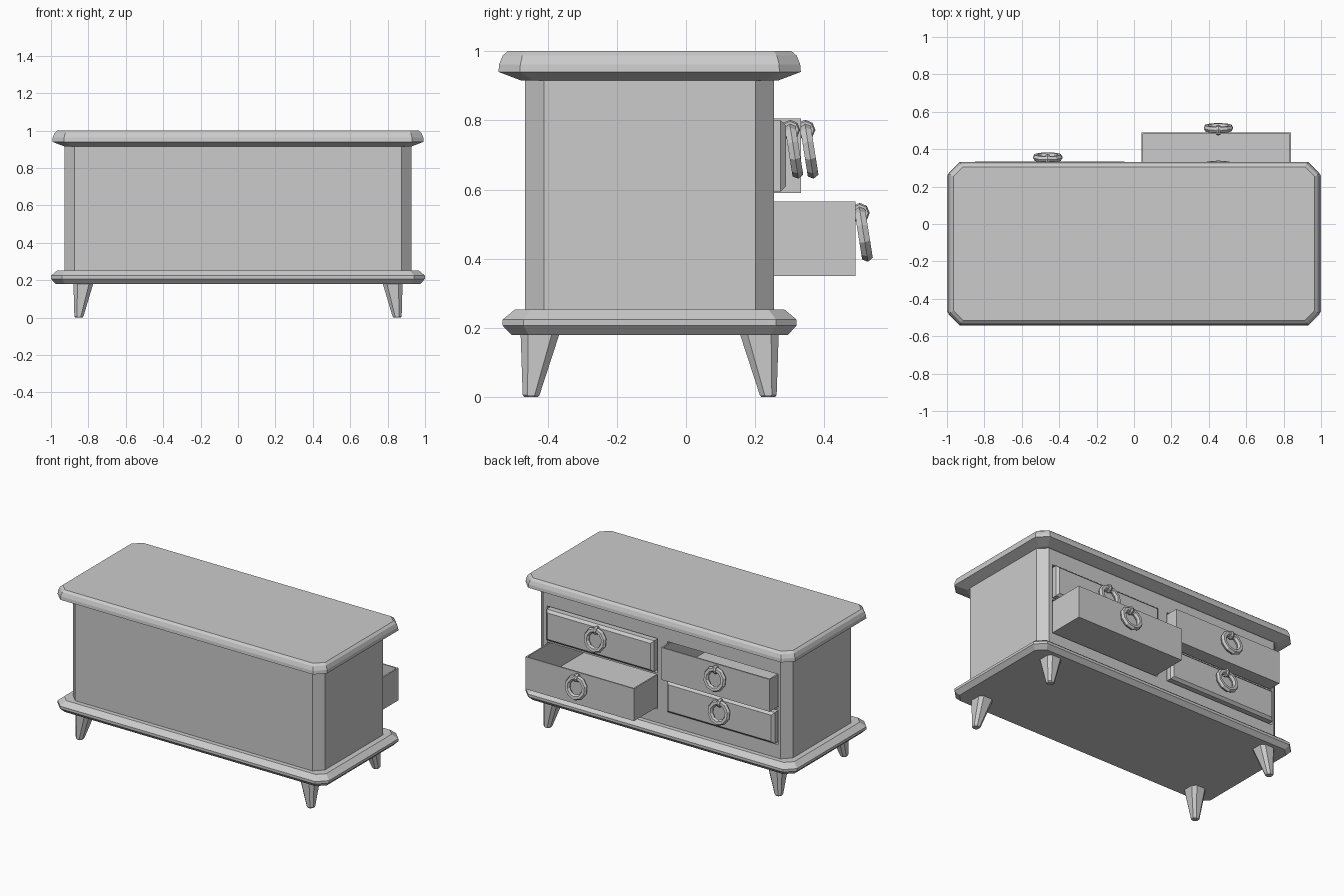
import bpy
import bmesh
from math import radians
from mathutils import Matrix, Vector

cube = bpy.data.objects.get("Cube")
if cube:
    bpy.data.objects.remove(cube, do_unlink=True)

GREY = (0.6, 0.6, 0.6, 1)
grey = bpy.data.materials.new("plain grey")
grey.use_nodes = True
grey.diffuse_color = GREY
grey.node_tree.nodes["Principled BSDF"].inputs["Base Color"].default_value = GREY

MID_Y = -0.105   # centre line of the cabinet


def finish(name, bm):
    bmesh.ops.recalc_face_normals(bm, faces=bm.faces)
    mesh = bpy.data.meshes.new(name)
    bm.to_mesh(mesh)
    bm.free()
    mesh.materials.append(grey)
    ob = bpy.data.objects.new(name, mesh)
    bpy.context.collection.objects.link(ob)
    return ob


def loft(name, levels):
    """Stack rectangles with cut corners: (z, centre x, centre y, half x, half y, cut)."""
    bm = bmesh.new()
    rings = []
    for z, cx, cy, hx, hy, c in levels:
        outline = [(hx, hy - c), (hx - c, hy), (c - hx, hy), (-hx, hy - c),
                   (-hx, c - hy), (c - hx, -hy), (hx - c, -hy), (hx, c - hy)]
        rings.append([bm.verts.new((cx + x, cy + y, z)) for x, y in outline])
    for low, high in zip(rings, rings[1:]):
        for i in range(8):
            j = (i + 1) % 8
            bm.faces.new((low[i], low[j], high[j], high[i]))
    bm.faces.new(rings[0])
    bm.faces.new(rings[-1])
    return finish(name, bm)


def slab(name, hx, hy, cut, profile):
    """Board whose edge follows (z, inset) pairs."""
    return loft(name, [(z, 0, MID_Y, hx - d, hy - d, cut - d * 0.4) for z, d in profile])


def add_box(bm, low, high):
    low, high = Vector(low), Vector(high)
    m = Matrix.Translation((low + high) / 2) @ Matrix.Diagonal((*(high - low), 1))
    return bmesh.ops.create_cube(bm, size=1, matrix=m)["verts"]


def add_torus(bm, major, minor, n, m, matrix):
    """Faceted ring lying in its local xz plane."""
    rings = []
    for i in range(n):
        spin = Matrix.Rotation(radians(360) * i / n, 4, 'Y')
        ring = []
        for k in range(m):
            tube = Matrix.Rotation(radians(360) * k / m, 4, 'X') @ Vector((0, 0, minor))
            ring.append(bm.verts.new(matrix @ spin @ (tube + Vector((0, 0, major)))))
        rings.append(ring)
    for i in range(n):
        a, b = rings[i], rings[(i + 1) % n]
        for k in range(m):
            bm.faces.new((a[k], a[(k + 1) % m], b[(k + 1) % m], b[k]))


# Top and base boards with shaped edges
slab("top_board", 0.993, 0.437, 0.062,
     [(0.915, 0.066), (0.94, 0), (0.962, 0.002), (0.987, 0.012), (1.0, 0.027)])
slab("base_board", 1.0, 0.425, 0.06,
     [(0.18, 0.026), (0.207, 0), (0.224, 0), (0.253, 0.035)])

# Drawers: name, centre x, bottom z, front y, pulled open
WIDE, TALL = 0.8, 0.215
DRAWERS = [("upper_left", 0.44, 0.59, 0.289, False),
           ("lower_left", 0.44, 0.35, 0.49, True),
           ("upper_right", -0.45, 0.59, 0.333, True),
           ("lower_right", -0.45, 0.35, 0.289, False)]

# Cabinet body with drawer openings cut in the back
body = loft("cabinet_body", [(z, 0, MID_Y, 0.928, 0.36, 0.054) for z in (0.25, 0.92)])
bm = bmesh.new()
for _, cx, z, _, _ in DRAWERS:
    g = 0.007
    add_box(bm, (cx - WIDE / 2 - g, -0.4, z - g), (cx + WIDE / 2 + g, 0.4, z + TALL + g))
cutter = finish("opening_cutter", bm)
cutter.hide_render = True
cut = body.modifiers.new("openings", 'BOOLEAN')
cut.operation = 'DIFFERENCE'
cut.solver = 'EXACT'
cut.object = cutter
bpy.context.view_layer.objects.active = body
bpy.ops.object.modifier_apply(modifier=cut.name)
bpy.data.objects.remove(cutter, do_unlink=True)

for name, cx, z, front, is_open in DRAWERS:
    # Drawer box: hollow when open, chamfered front when closed
    bm = bmesh.new()
    s = 0 if is_open else 0.004
    add_box(bm, (cx - WIDE / 2 + s, front - 0.63, z + s),
            (cx + WIDE / 2 - s, front, z + TALL - s))
    if is_open:
        top = max(bm.faces, key=lambda f: f.calc_center_median().z)
        bmesh.ops.inset_region(bm, faces=[top], thickness=0.013)
        floor = bmesh.ops.extrude_face_region(bm, geom=[top])["geom"]
        bmesh.ops.delete(bm, geom=[top], context='FACES')
        bmesh.ops.translate(bm, vec=(0, 0, 0.015 - TALL),
                            verts=[v for v in floor if isinstance(v, bmesh.types.BMVert)])
    else:
        face = max(bm.faces, key=lambda f: f.calc_center_median().y)
        bmesh.ops.bevel(bm, geom=list(face.edges), offset=0.016, segments=1, affect='EDGES')
    finish(name + "_drawer", bm)

    # Tilted ring pull and the loop holding it
    ring_x, ring_z = cx * 1.025, z + TALL / 2 + 0.015
    bm = bmesh.new()
    place = Matrix.Translation((ring_x, front + 0.023, ring_z)) @ Matrix.Rotation(radians(9), 4, 'X')
    add_torus(bm, 0.064, 0.018, 10, 6, place)
    finish(name + "_ring_pull", bm)
    bm = bmesh.new()
    place = (Matrix.Translation((ring_x, front + 0.012, ring_z + 0.06))
             @ Matrix.Diagonal((1.5, 1, 1, 1)) @ Matrix.Rotation(radians(90), 4, 'Z'))
    add_torus(bm, 0.02, 0.009, 8, 6, place)
    finish(name + "_pull_loop", bm)

# Four tapered legs, straight on the outside
for sx, side in ((1, "left"), (-1, "right")):
    for sy, end in ((-1, "front"), (1, "back")):
        def level(z, x0, x1, y0, y1, c):
            return (z, sx * (x0 + x1) / 2, MID_Y + sy * (y0 + y1) / 2,
                    (x1 - x0) / 2, (y1 - y0) / 2, c)
        loft(f"{end}_{side}_leg", [level(0, 0.831, 0.87, 0.323, 0.362, 0.012),
                                   level(0.007, 0.826, 0.875, 0.318, 0.367, 0.014),
                                   level(0.185, 0.773, 0.88, 0.26, 0.373, 0.022)])
